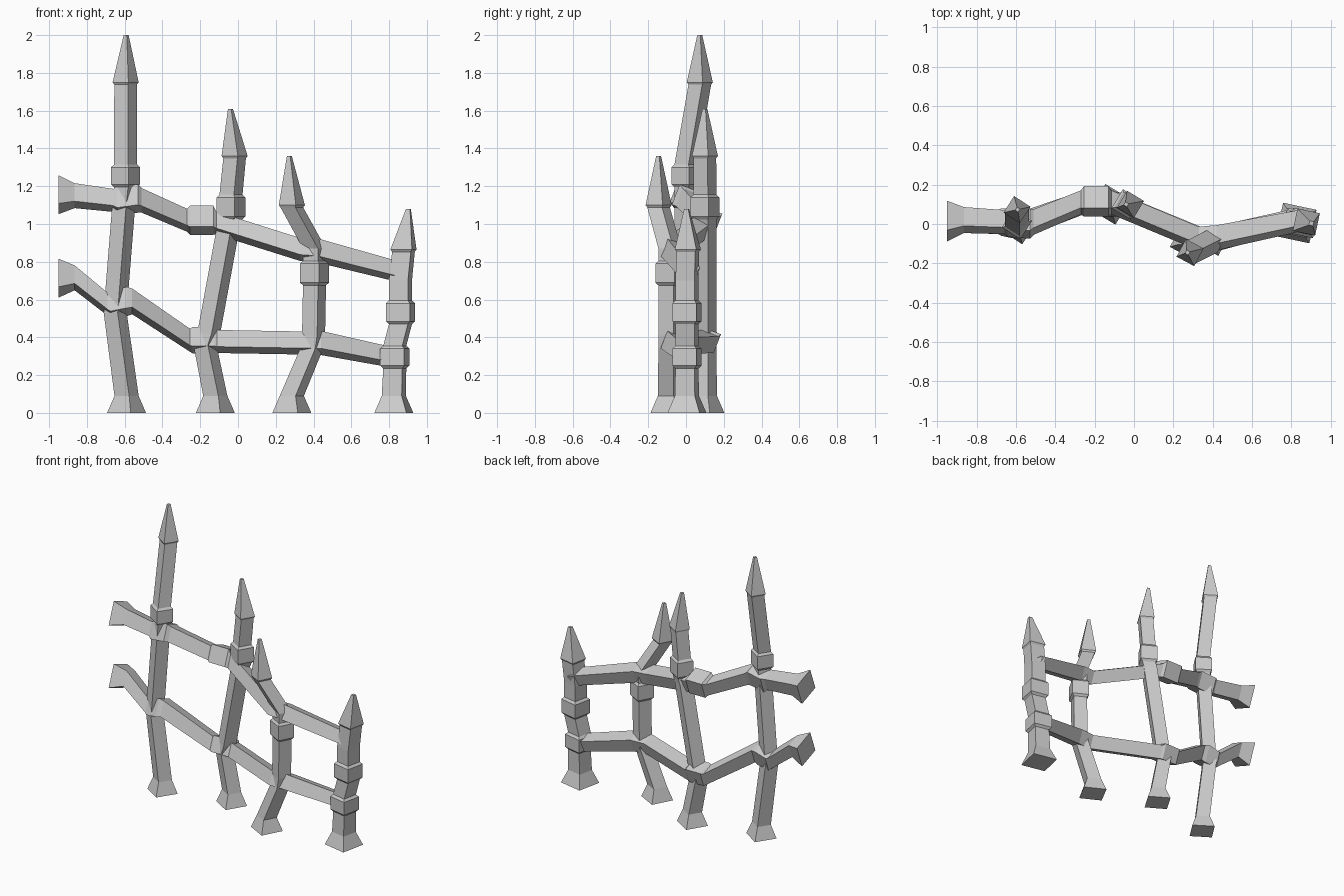
import bpy, bmesh
from math import radians, cos, sin, pi


def sweep(name, rings, twist, axis):
    """Four-sided bar through rings (x, y, z, half_width); rings lie square to axis."""
    bm = bmesh.new()
    loops = []
    for x, y, z, h in rings:
        r = h / cos(radians(twist))
        loop = []
        for k in range(4):
            if axis == 'Z':
                a = -pi / 2 + radians(twist) + k * pi / 2
                co = (x + r * cos(a), y + r * sin(a), z)
            else:
                a = pi + radians(twist) + k * pi / 2
                co = (x, y + r * cos(a), z + r * sin(a))
            loop.append(bm.verts.new(co))
        loops.append(loop)
    for a, b in zip(loops, loops[1:]):
        for k in range(4):
            n = (k + 1) % 4
            bm.faces.new((a[k], a[n], b[n], b[k]))
    bm.faces.new(loops[0])
    bm.faces.new(loops[-1])
    bmesh.ops.recalc_face_normals(bm, faces=bm.faces)
    me = bpy.data.meshes.new(name)
    bm.to_mesh(me)
    bm.free()
    ob = bpy.data.objects.new(name, me)
    bpy.context.collection.objects.link(ob)


W = 0.061   # bar half width
B = 0.077   # collar half width


def foot(x, y):
    return [(x, y, 0, 0.103), (x, y, 0.09, 0.064)]


def collar(x, y, z0, z1):
    return [(x, y, z0 - 0.015, W), (x, y, z0, B), (x, y, z1, B), (x, y, z1 + 0.015, W)]


def spear(x, y, z, tip):
    return [(x, y, z - 0.012, 0.06), (x, y, z, 0.069), (*tip, 0.013)]


# Crooked posts with flared feet, collars and spear tips
sweep("post_tall", foot(-0.59, 0.0)
      + [(-0.65, 0.0, 0.53, W), (-0.645, 0.0, 0.6, W), (-0.605, 0.0, 1.1, W)]
      + collar(-0.595, 0.0, 1.21, 1.3)
      + spear(-0.595, 0.073, 1.75, (-0.592, 0.073, 2.0)), 12, 'Z')

sweep("post_second", foot(-0.12, 0.10)
      + [(-0.175, 0.10, 0.36, W), (-0.155, 0.10, 0.42, W), (-0.05, 0.10, 0.99, W)]
      + collar(-0.037, 0.10, 1.04, 1.14)
      + spear(-0.018, 0.10, 1.36, (-0.04, 0.10, 1.61)), 14, 'Z')

sweep("post_third", foot(0.285, -0.085)
      + [(0.39, -0.085, 0.34, W), (0.40, -0.085, 0.41, W)]
      + collar(0.405, -0.085, 0.69, 0.79)
      + [(0.405, -0.085, 0.87, W)]
      + spear(0.285, -0.145, 1.1, (0.272, -0.145, 1.36)), 17, 'Z')

sweep("post_short", foot(0.825, 0.005)
      + collar(0.83, 0.005, 0.25, 0.34)
      + collar(0.86, 0.005, 0.485, 0.58)
      + [(0.86, 0.005, 0.7, W)]
      + spear(0.876, 0.01, 0.865, (0.902, 0.003, 1.08)), 33, 'Z')

# Two winding rails with a flared left end and collars near the posts
sweep("rail_upper", [
    (-0.95, 0.015, 1.155, 0.103), (-0.865, 0.02, 1.15, 0.066),
    (-0.66, 0.01, 1.125, W), (-0.64, 0.01, 1.12, 0.075),
    (-0.53, 0.0, 1.135, 0.075), (-0.51, 0.01, 1.125, 0.065),
    (-0.27, 0.11, 1.02, W), (-0.255, 0.115, 1.02, B),
    (-0.13, 0.115, 1.02, B), (-0.115, 0.11, 1.005, W),
    (0.33, -0.075, 0.865, W), (0.42, -0.07, 0.86, 0.064),
    (0.86, 0.02, 0.745, 0.055), (0.9, 0.03, 0.735, 0.02)], 24, 'X')

sweep("rail_lower", [
    (-0.95, 0.015, 0.713, 0.103), (-0.865, 0.02, 0.715, 0.066),
    (-0.69, 0.01, 0.575, W), (-0.675, 0.01, 0.57, 0.07),
    (-0.59, 0.0, 0.59, 0.078), (-0.56, 0.0, 0.59, 0.068),
    (-0.255, 0.11, 0.385, W), (-0.24, 0.115, 0.385, 0.07),
    (-0.125, 0.115, 0.385, 0.07), (-0.11, 0.11, 0.378, W),
    (0.34, -0.075, 0.37, W), (0.44, -0.07, 0.37, 0.064),
    (0.8, 0.02, 0.297, 0.055), (0.86, 0.03, 0.29, 0.02)], 24, 'X')
